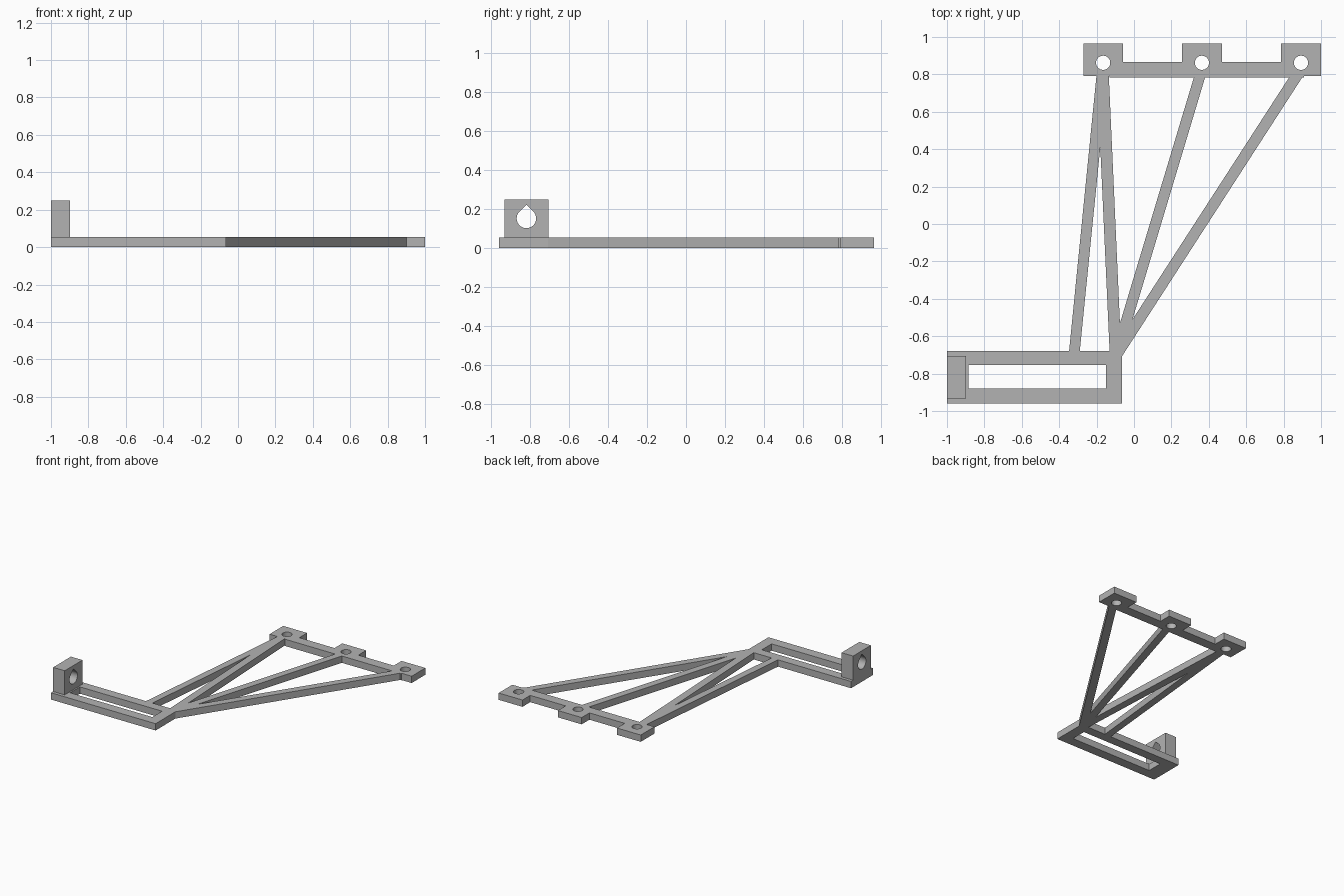
import bpy, bmesh, math
from mathutils import Vector

if "Cube" in bpy.data.objects:
    bpy.data.objects.remove(bpy.data.objects["Cube"], do_unlink=True)

THICK = 0.055

grey = bpy.data.materials.new("plain_grey")
grey.use_nodes = True
grey.diffuse_color = (0.45, 0.45, 0.45, 1)
grey.node_tree.nodes["Principled BSDF"].inputs["Base Color"].default_value = (0.45, 0.45, 0.45, 1)


def prism(name, outline, low, high, axis="z"):
    """Extrude a 2D outline along z (outline in x, y) or x (outline in y, z)."""
    bm = bmesh.new()
    place = (lambda a, b: (a, b, low)) if axis == "z" else (lambda a, b: (low, a, b))
    face = bm.faces.new([bm.verts.new(place(a, b)) for a, b in outline])
    shift = Vector((0, 0, high - low)) if axis == "z" else Vector((high - low, 0, 0))
    ext = bmesh.ops.extrude_face_region(bm, geom=[face])
    bmesh.ops.translate(bm, vec=shift, verts=[v for v in ext["geom"] if isinstance(v, bmesh.types.BMVert)])
    bmesh.ops.recalc_face_normals(bm, faces=bm.faces)
    mesh = bpy.data.meshes.new(name)
    bm.to_mesh(mesh)
    bm.free()
    mesh.materials.append(grey)
    obj = bpy.data.objects.new(name, mesh)
    bpy.context.scene.collection.objects.link(obj)
    return obj


def rect(x0, x1, y0, y1):
    return [(x0, y0), (x1, y0), (x1, y1), (x0, y1)]


def arc(cx, cy, r, start, end, steps):
    angles = [math.radians(start + (end - start) * i / steps) for i in range(steps + 1)]
    return [(cx + r * math.cos(a), cy + r * math.sin(a)) for a in angles]


def combine(body, other, operation):
    mod = body.modifiers.new(operation.title(), "BOOLEAN")
    mod.operation, mod.object, mod.solver = operation, other, "EXACT"
    bpy.context.view_layer.objects.active = body
    bpy.ops.object.modifier_apply(modifier=mod.name)
    bpy.data.objects.remove(other, do_unlink=True)


# Slotted base frame
bracket = prism("mounting_bracket", rect(-1, -0.065, -0.96, -0.68), 0, THICK)
solids, cutters = [], []
cutters.append(prism("frame_slot", rect(-0.885, -0.15, -0.88, -0.755), -0.1, 0.2))

# Slanted struts between the frame and the rear bar
struts = {
    "outer_strut": [(-0.348, -0.69), (-0.291, -0.69), (-0.141, 0.8), (-0.2, 0.8)],
    "upright_strut": [(-0.13, -0.69), (-0.068, -0.69), (-0.135, 0.8), (-0.198, 0.8)],
    "middle_strut": [(-0.123, -0.69), (-0.062, -0.69), (0.385, 0.8), (0.325, 0.8)],
    "long_strut": [(-0.137, -0.71), (-0.066, -0.71), (0.91, 0.8), (0.84, 0.8)],
}
for name, outline in struts.items():
    solids.append(prism(name, outline, 0, THICK))

# Rear bar with three drilled pads
solids.append(prism("rear_bar", rect(-0.13, 0.91, 0.784, 0.866), 0, THICK))
for x in (-0.165, 0.363, 0.893):
    solids.append(prism("pad", rect(x - 0.106, x + 0.107, 0.79, 0.965), 0, THICK))
    cutters.append(prism("pad_hole", arc(x, 0.862, 0.038, 0, 348.75, 31), -0.1, 0.2))

# Upright block with a teardrop hole
solids.append(prism("upright_block", rect(-1, -0.897, -0.933, -0.706), 0.02, 0.25))
teardrop = arc(-0.82, 0.152, 0.05, 135, 405, 30) + [(-0.82, 0.152 + 0.05 * math.sqrt(2))]
cutters.append(prism("teardrop_hole", teardrop, -1.1, -0.8, "x"))

for part in solids:
    combine(bracket, part, "UNION")
for part in cutters:
    combine(bracket, part, "DIFFERENCE")

# Smooth the round holes, keep every corner crisp
bpy.ops.object.select_all(action="DESELECT")
bracket.select_set(True)
bpy.context.view_layer.objects.active = bracket
bpy.ops.object.shade_smooth_by_angle(angle=math.radians(25))
